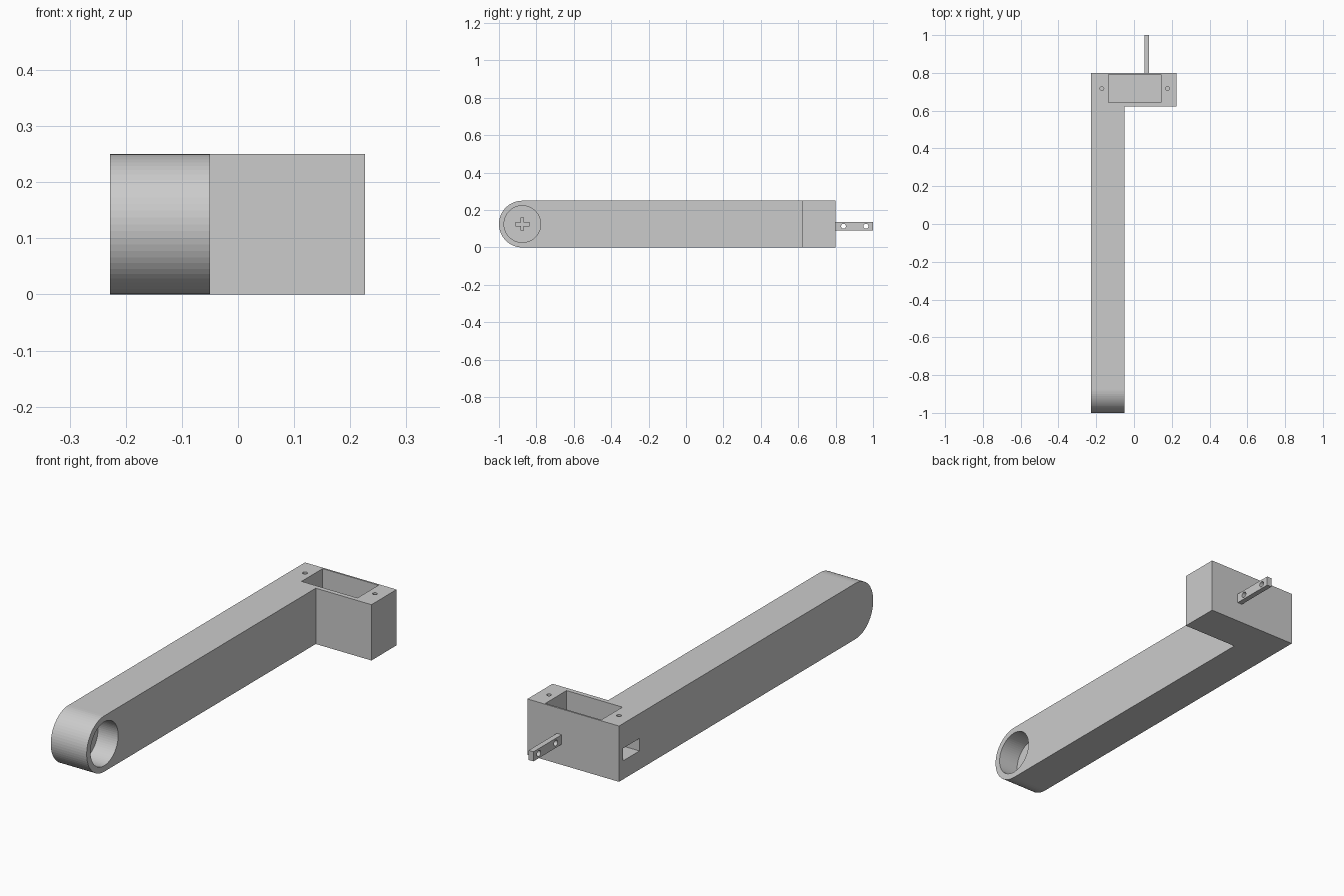
import bpy, bmesh, math
from mathutils import Matrix

if "Cube" in bpy.data.objects:
    bpy.data.objects.remove(bpy.data.objects["Cube"])


def make(name, bm):
    bmesh.ops.recalc_face_normals(bm, faces=bm.faces)
    mesh = bpy.data.meshes.new(name)
    bm.to_mesh(mesh)
    bm.free()
    ob = bpy.data.objects.new(name, mesh)
    bpy.context.collection.objects.link(ob)
    return ob


def box(name, x0, x1, y0, y1, z0, z1):
    bm = bmesh.new()
    bmesh.ops.create_cube(bm, size=1)
    for v in bm.verts:
        v.co = (x0 if v.co.x < 0 else x1,
                y0 if v.co.y < 0 else y1,
                z0 if v.co.z < 0 else z1)
    return make(name, bm)


def cylinder(name, centre, r, depth, axis, n):
    bm = bmesh.new()
    rot = Matrix.Rotation(math.pi / 2, 4, 'Y') if axis == 'X' else Matrix()
    bmesh.ops.create_cone(bm, cap_ends=True, segments=n, radius1=r, radius2=r,
                          depth=depth, matrix=Matrix.Translation(centre) @ rot)
    return make(name, bm)


def extrude_x(name, points, x0, x1):
    bm = bmesh.new()
    face = bm.faces.new([bm.verts.new((x0, y, z)) for y, z in points])
    ext = bmesh.ops.extrude_face_region(bm, geom=[face])['geom']
    bmesh.ops.translate(bm, vec=(x1 - x0, 0, 0),
                        verts=[g for g in ext if isinstance(g, bmesh.types.BMVert)])
    return make(name, bm)


def cut(target, cutter):
    cutter.hide_render = True
    mod = target.modifiers.new("cut", 'BOOLEAN')
    mod.operation, mod.solver, mod.object = 'DIFFERENCE', 'EXACT', cutter
    bpy.context.view_layer.objects.active = target
    bpy.ops.object.modifier_apply(modifier=mod.name)
    bpy.data.objects.remove(cutter, do_unlink=True)


H, R = 0.25, 0.125
XL, XA, XR = -0.228, -0.05, 0.226     # left side, arm inner side, head right side
PY, PZ = -0.875, R                    # pivot centre

# Arm and head: round-ended side profile, trimmed to an L in plan
N = 32
profile = [(0.8, 0), (0.8, H)]
for i in range(N + 1):
    a = math.pi / 2 + math.pi * i / N
    profile.append((PY + R * math.cos(a), PZ + R * math.sin(a)))
body = extrude_x("arm_and_head", profile, XL, XR)
cut(body, box("trim", XA, 0.5, -1.2, 0.622, -0.1, 0.4))

# Pivot recess with a cross-shaped slot in its floor
FLOOR = XA - 0.1
cut(body, cylinder("recess", (FLOOR + 0.1, PY, PZ), 0.098, 0.2, 'X', 64))
a, b, t, u = 0.037, 0.035, 0.009, 0.007
cross = [(-a, -t), (-u, -t), (-u, -b), (u, -b), (u, -t), (a, -t),
         (a, t), (u, t), (u, b), (-u, b), (-u, t), (-a, t)]
cut(body, extrude_x("cross", [(PY + y, PZ + z) for y, z in cross],
                    FLOOR - 0.03, FLOOR + 0.03))

# Head pocket, side cable window and screw holes
cut(body, box("pocket", -0.135, 0.142, 0.643, 0.792, 0.06, 0.4))
cut(body, box("window", -0.4, -0.1, 0.655, 0.772, 0.083, 0.139))
for x in (-0.17, 0.177):
    cut(body, cylinder("screw", (x, 0.717, H), 0.01, 0.2, 'Z', 24))

# Rear tab with two holes
tab = box("rear_tab", 0.056, 0.08, 0.8, 1.0, 0.092, 0.135)
for y in (0.842, 0.962):
    cut(tab, cylinder("tab_hole", (0.068, y, 0.1135), 0.013, 0.2, 'X', 24))
